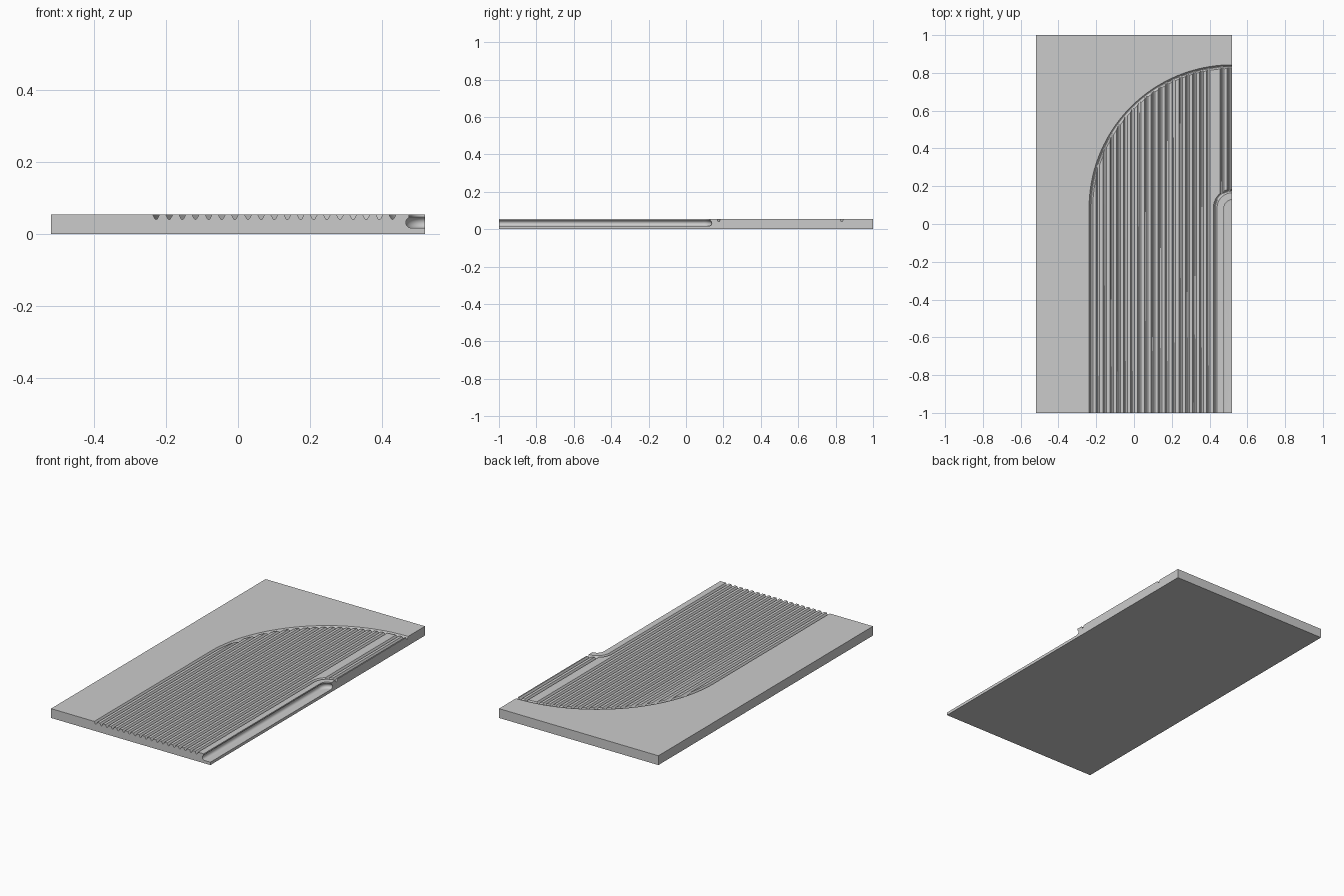
import bpy, bmesh
from math import sin, cos, pi, sqrt, radians

if "Cube" in bpy.data.objects:
    bpy.data.objects.remove(bpy.data.objects["Cube"])

W, L, T = 0.52, 1.0, 0.055          # half width, half length, thickness
CX, CY = 0.52, 0.085                # shared centre of all the arcs
R_OUT, R_IN = 0.748, 0.09           # outer and inner groove radii
PITCH = (R_OUT - R_IN) / 18


def grid_solid(name, layers, ring):
    """Solid from rows of points; ring=True wraps the rows, else each row is a closed outline."""
    bm = bmesh.new()
    v = [[bm.verts.new(p) for p in row] for row in layers]
    n, m = len(v), len(v[0])
    for i in range(n if ring else n - 1):
        for j in range(m - 1 if ring else m):
            a, b = (i + 1) % n, (j + 1) % m
            bm.faces.new((v[i][j], v[a][j], v[a][b], v[i][b]))
    if ring:
        bm.faces.new([row[0] for row in v])
        bm.faces.new([row[-1] for row in v])
    else:
        bm.faces.new(v[0])
        bm.faces.new(v[-1])
    bmesh.ops.recalc_face_normals(bm, faces=bm.faces)
    me = bpy.data.meshes.new(name)
    bm.to_mesh(me)
    bm.free()
    ob = bpy.data.objects.new(name, me)
    bpy.context.collection.objects.link(ob)
    ob.hide_render = True
    return ob


def u_path(r, z, n):
    """Upside-down U: straight legs running off the front, half circle at the back."""
    arc = [(CX - r * cos(pi * k / n), CY + r * sin(pi * k / n), z) for k in range(n + 1)]
    return [(CX - r, -L - 0.1, z)] + arc + [(CX + r, -L - 0.1, z)]


def on_arc(x, r):
    return CY + sqrt(r * r - (CX - x) ** 2)


# V profile with a rounded bottom
vee = [(-0.0145, 0.0635)]
vee += [(0.004 * sin(radians(a)), 0.0447 - 0.004 * cos(radians(a))) for a in range(-62, 63, 31)]
vee += [(0.0145, 0.0635)]

# slab
slab = grid_solid("fluted_board", [[(-W, -L, z), (W, -L, z), (W, L, z), (-W, L, z)] for z in (0, T)], False)
slab.hide_render = False

# curved border grooves
cutters = [grid_solid("border_cutter", [u_path(r - d, z, n) for d, z in vee], True)
           for r, n in ((R_OUT, 96), (R_IN, 48))]

# straight flutes ending on the border grooves
for i in range(1, 21):
    if i == 18:
        continue
    x0 = CX - R_OUT + i * PITCH
    rows = []
    for d, z in vee:
        x = x0 + d
        y0 = -L - 0.1 if i < 18 else on_arc(x, R_IN)
        rows.append([(x, y0, z), (x, on_arc(x, R_OUT), z)])
    cutters.append(grid_solid("flute_cutter", rows, True))

# undercut finger channel along the right edge
chan = [(0.036, 0.017)]
chan += [(0.038 + 0.015 * cos(radians(a)), 0.032 + 0.015 * sin(radians(a))) for a in range(-75, 61, 15)]
chan += [(0.0435, 0.048), (0.0435, 0.07)]
cutters.append(grid_solid("channel_cutter", [u_path(r, z, 40) for r, z in chan], False))

# carve
bpy.context.view_layer.objects.active = slab
for c in cutters:
    m = slab.modifiers.new("carve", 'BOOLEAN')
    m.operation, m.solver, m.object = 'DIFFERENCE', 'EXACT', c
    bpy.ops.object.modifier_apply(modifier=m.name)
    bpy.data.objects.remove(c)

bpy.ops.object.select_all(action='DESELECT')
slab.select_set(True)
bpy.ops.object.shade_smooth_by_angle(angle=radians(32))
